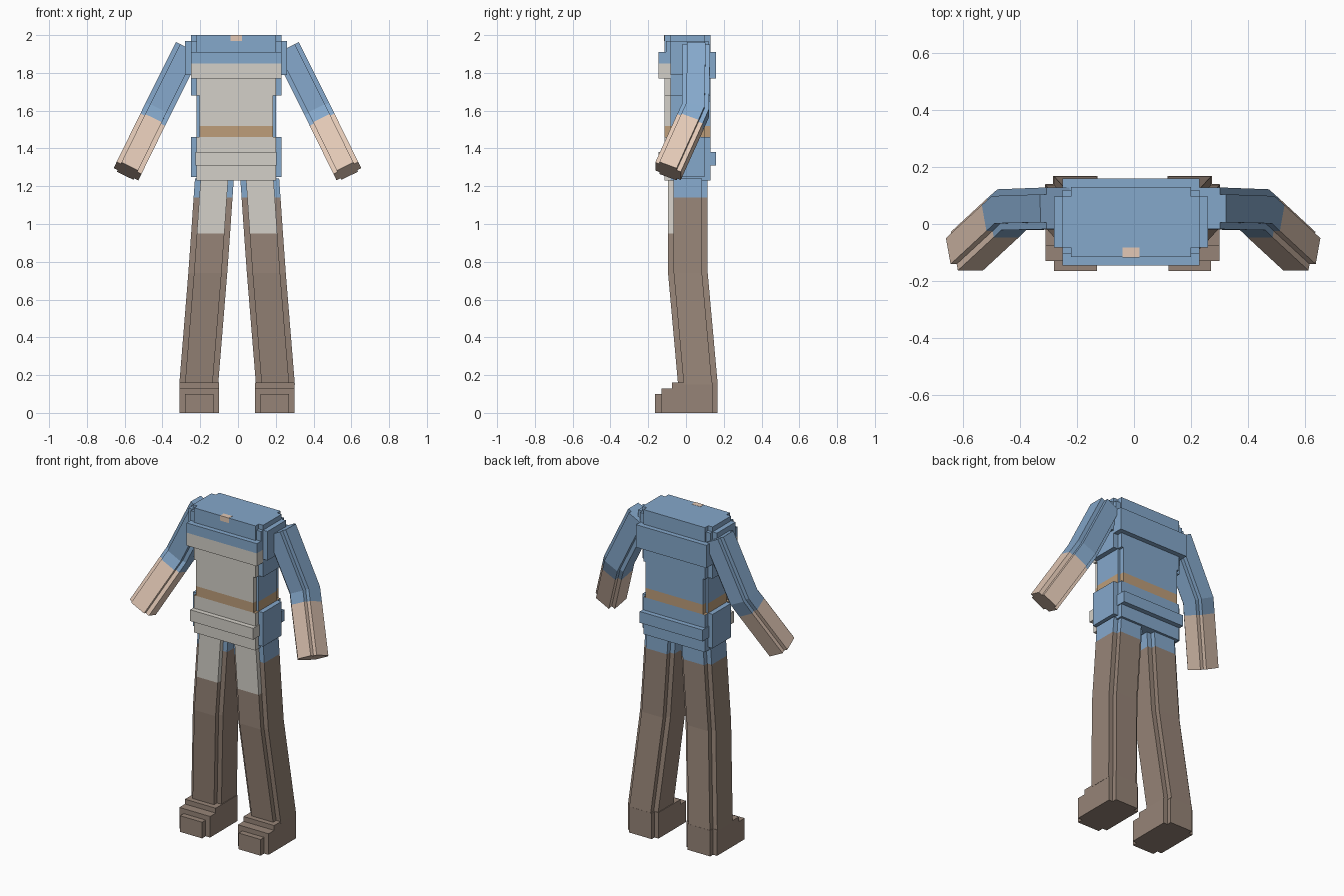
import bpy, bmesh
from mathutils import Vector

if "Cube" in bpy.data.objects:
    bpy.data.objects.remove(bpy.data.objects["Cube"], do_unlink=True)


def material(name, rgb):
    lin = [((c / 255 + 0.055) / 1.055) ** 2.4 for c in rgb] + [1]
    m = bpy.data.materials.new(name)
    m.use_nodes = True
    m.diffuse_color = lin
    m.node_tree.nodes["Principled BSDF"].inputs["Base Color"].default_value = lin
    return m


BLUE, WHITE, TAN, SKIN, BROWN = range(5)
MATS = [material("blue cloth", (133, 168, 203)), material("white cloth", (212, 208, 200)),
        material("tan belt", (189, 158, 122)), material("skin", (227, 201, 182)),
        material("brown leather", (150, 132, 119))]


def finish(bm, name):
    bmesh.ops.recalc_face_normals(bm, faces=bm.faces)
    me = bpy.data.meshes.new(name)
    bm.to_mesh(me)
    bm.free()
    for m in MATS:
        me.materials.append(m)
    ob = bpy.data.objects.new(name, me)
    bpy.context.collection.objects.link(ob)
    return ob


def add_box(bm, x0, x1, y0, y1, z0, z1):
    verts = bmesh.ops.create_cube(bm, size=1)["verts"]
    for v in verts:
        v.co = Vector((x1 if v.co.x > 0 else x0, y1 if v.co.y > 0 else y0, z1 if v.co.z > 0 else z0))


def cut(bm, co, normal):
    bmesh.ops.bisect_plane(bm, geom=bm.verts[:] + bm.edges[:] + bm.faces[:],
                           plane_co=co, plane_no=normal)


def notched(a, b, n):
    """Rectangle with square notches at the corners; edge 0 faces forward."""
    p = [(a - n, -b), (a - n, n - b), (a, n - b), (a, b - n), (a - n, b - n), (a - n, b)]
    return [(n - a, -b)] + p + [(n - a, b), (n - a, b - n), (-a, b - n), (-a, n - b), (n - a, n - b)]


def loft(name, rings, rule):
    """Skin a list of rings; rule(segment, edge) picks the colour."""
    bm = bmesh.new()
    rows = [[bm.verts.new(p) for p in ring] for ring in rings]
    count = len(rows[0])
    for i in range(len(rows) - 1):
        for j in range(count):
            k = (j + 1) % count
            f = bm.faces.new((rows[i][j], rows[i][k], rows[i + 1][k], rows[i + 1][j]))
            f.material_index = rule(i, j)
    bm.faces.new(rows[0]).material_index = rule(0, 3)
    bm.faces.new(rows[-1]).material_index = rule(len(rows) - 2, 3)
    return finish(bm, name)


# Torso: side slabs run wide in x, front slabs run deep in y
CX, CY = -0.01, 0.007
SIDE, FRONT = 0.09, 0.122
slabs = [
    ("collar_side", 0.24, SIDE, 1.97, 2.0), ("collar_front", 0.21, FRONT, 1.91, 2.0),
    ("shoulder_side", 0.27, SIDE, 1.79, 1.97), ("shoulder_core", 0.24, FRONT - 0.01, 1.79, 1.97),
    ("chest_band", 0.24, 0.152, 1.77, 1.91),
    ("chest_side", 0.24, SIDE, 1.68, 1.79), ("chest_front", 0.21, FRONT, 1.68, 1.77),
    ("waist_side", 0.21, SIDE, 1.46, 1.68), ("waist_front", 0.195, FRONT, 1.46, 1.68),
    ("hip_side", 0.24, SIDE, 1.25, 1.46), ("hip_front", 0.21, FRONT, 1.23, 1.46),
    ("hip_band", 0.215, 0.152, 1.31, 1.38), ("hip_base", 0.21, SIDE, 1.23, 1.25),
]
for name, hx, hy, z0, z1 in slabs:
    bm = bmesh.new()
    add_box(bm, CX - hx, CX + hx, CY - hy, CY + hy, z0, z1)
    for z in (1.85, 1.52):
        cut(bm, (0, 0, z), (0, 0, 1))
    cut(bm, (0, CY - SIDE, 0), (0, 1, 0))
    bm.normal_update()
    for f in bm.faces:
        c = f.calc_center_median()
        front_panel = c.y < CY - SIDE - 0.001
        if 1.46 < c.z < 1.52 and (hy > SIDE or abs(f.normal.x) > 0.5):
            f.material_index = TAN
        elif front_panel and c.z < 1.85:
            f.material_index = WHITE
    finish(bm, name)

# Small patch of skin at the collar
bm = bmesh.new()
add_box(bm, -0.04, 0.02, CY - FRONT - 0.002, -0.083, 1.97, 2.001)
for f in bm.faces:
    f.material_index = SKIN
finish(bm, "neck_patch")


def leg_colour(i, j):
    if j in (0, 1, 11) and i < 2:
        return WHITE
    return BLUE if i < 1 else BROWN


def arm_colour(i, j):
    return BLUE if i < 2 else SKIN


for side, s in (("left", 1), ("right", -1)):
    # Leg: centre line through hip, hem, knee and ankle
    path = [(0.12, 0.01, 1.24), (0.127, 0.01, 1.14), (0.14, 0.01, 0.95),
            (0.155, 0.01, 0.74), (0.203, 0.063, 0.15)]
    rings = [[(s * (x + u) - 0.005, y + v, z) for u, v in notched(0.103, 0.105, 0.03)]
             for x, y, z in path]
    loft(side + "_leg", rings, leg_colour)

    # Stepped boot
    bm = bmesh.new()
    fx = s * 0.2 - 0.005
    for hw, y0, y1, z1 in ((0.105, -0.13, 0.14, 0.13), (0.105, -0.075, 0.14, 0.16),
                           (0.075, -0.165, 0.0, 0.10), (0.078, 0.0, 0.168, 0.16)):
        add_box(bm, fx - hw, fx + hw, y0, y1, 0, z1)
    for f in bm.faces:
        f.material_index = BROWN
    finish(bm, side + "_boot")

    # Arm: bent at the elbow, bare from just below it
    shoulder, elbow, hand = Vector((0.26, 0.055, 1.93)), Vector((0.425, 0.05, 1.6)), Vector((0.582, -0.095, 1.28))
    upper, lower = (elbow - shoulder).normalized(), (hand - elbow).normalized()
    stations = [(shoulder, upper), (elbow, (upper + lower).normalized()),
                (elbow.lerp(hand, 0.2), lower), (hand, lower)]
    rings = []
    for c, d in stations:
        u = Vector((0, 1, 0)).cross(d).normalized()
        v = d.cross(u)
        ring = [c + u * a + v * b for a, b in notched(0.073, 0.073, 0.024)]
        rings.append([(s * p.x - 0.003, p.y, p.z) for p in ring])
    loft(side + "_arm", rings, arm_colour)
